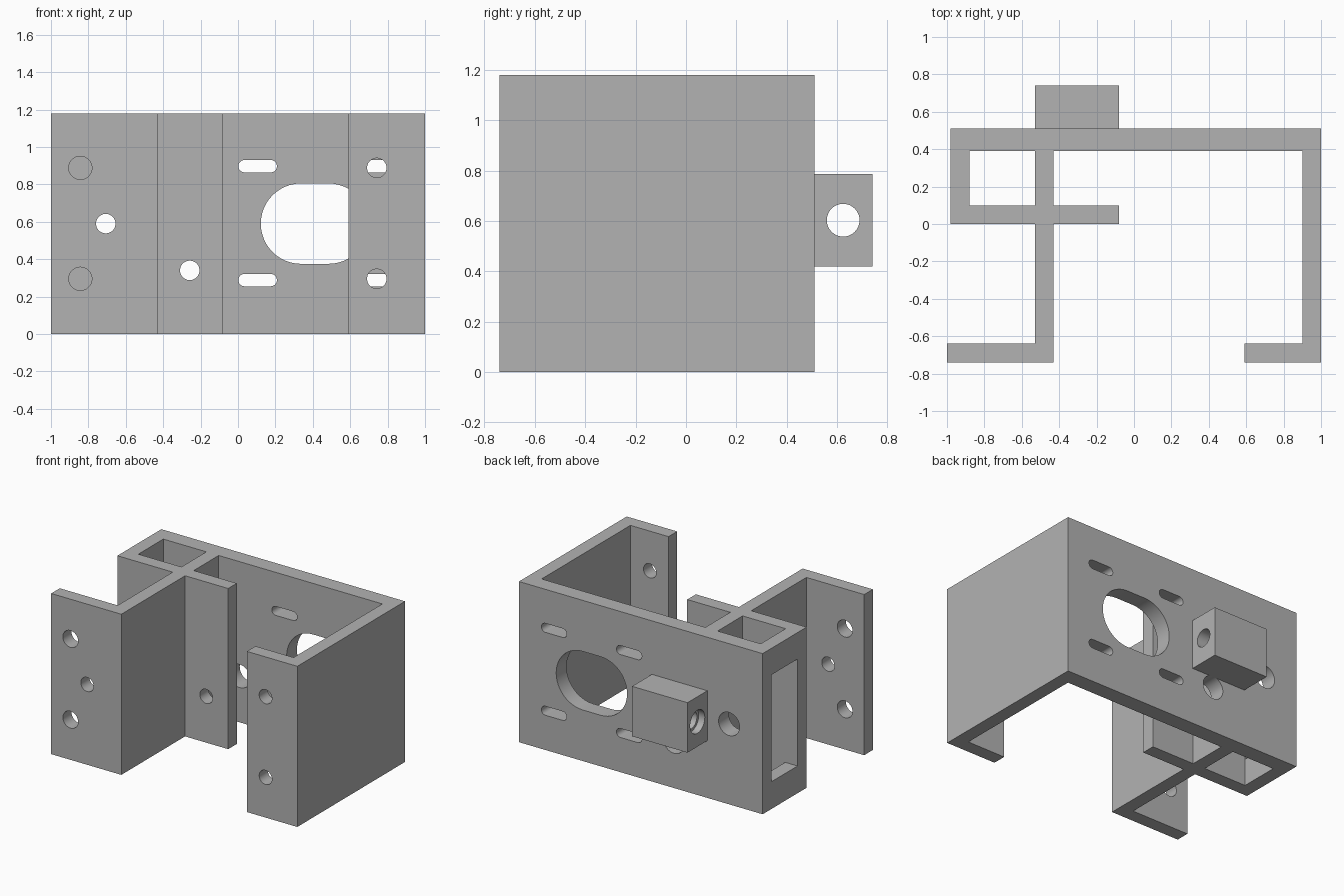
import bpy, bmesh, math
from mathutils import Matrix

if "Cube" in bpy.data.objects:
    bpy.data.objects.remove(bpy.data.objects["Cube"])

H = 1.18           # bracket height
grey = bpy.data.materials.new("plain_grey")
grey.diffuse_color = (0.45, 0.45, 0.45, 1)
grey.use_nodes = True
grey.node_tree.nodes["Principled BSDF"].inputs["Base Color"].default_value = grey.diffuse_color


def prism(name, pts, depth, matrix=Matrix()):
    """Extrude a closed 2D outline along local z, then place it."""
    bm = bmesh.new()
    face = bm.faces.new([bm.verts.new((x, y, 0)) for x, y in pts])
    ext = bmesh.ops.extrude_face_region(bm, geom=[face])
    top = [v for v in ext["geom"] if isinstance(v, bmesh.types.BMVert)]
    bmesh.ops.translate(bm, verts=top, vec=(0, 0, depth))
    bmesh.ops.transform(bm, verts=bm.verts, matrix=matrix)
    bmesh.ops.recalc_face_normals(bm, faces=bm.faces)
    me = bpy.data.meshes.new(name)
    bm.to_mesh(me)
    bm.free()
    me.materials.append(grey)
    ob = bpy.data.objects.new(name, me)
    bpy.context.collection.objects.link(ob)
    return ob


def box(name, x0, x1, y0, y1, z0, z1):
    return prism(name, [(x0, y0), (x1, y0), (x1, y1), (x0, y1)], z1 - z0,
                 Matrix.Translation((0, 0, z0)))


def stadium(r, half=0.0, n=48):
    """Circle, or a slot when half (half the straight length) is above zero."""
    pts = []
    for side, start in ((1, -math.pi / 2), (-1, math.pi / 2)):
        steps = n // 2 + (1 if half else 0)
        for i in range(steps):
            a = start + math.pi * i / (n // 2)
            pts.append((side * half + r * math.cos(a), r * math.sin(a)))
    return pts


def hole_y(x, z, r, y0, y1, half=0.0):
    """Cutter running along y."""
    m = Matrix.Translation((x, y1, z)) @ Matrix.Rotation(math.pi / 2, 4, 'X')
    return prism("cutter", stadium(r, half), y1 - y0, m)


def hole_x(y, z, r, x0, x1):
    """Cutter running along x."""
    m = Matrix.Translation((x0, y, z)) @ Matrix.Rotation(math.pi / 2, 4, 'Y')
    return prism("cutter", stadium(r), x1 - x0, m)


def cut(ob, cutters):
    bpy.context.view_layer.objects.active = ob
    for c in cutters:
        c.hide_render = True
        mod = ob.modifiers.new("cut", 'BOOLEAN')
        mod.operation, mod.solver, mod.object = 'DIFFERENCE', 'EXACT', c
        bpy.ops.object.modifier_apply(modifier=mod.name)
        bpy.data.objects.remove(c)
    bpy.ops.object.select_all(action='DESELECT')
    ob.select_set(True)
    bpy.ops.object.shade_smooth_by_angle(angle=math.radians(30))


# Bracket body: constant plan section
outline = [(-1, -.74), (-.43, -.74), (-.43, 0), (-.08, 0), (-.08, .1), (-.43, .1),
           (-.43, .39), (.9, .39), (.9, -.64), (.59, -.64), (.59, -.74), (1, -.74),
           (1, .51), (-.98, .51), (-.98, 0), (-.53, 0), (-.53, -.64), (-1, -.64)]
bracket = prism("bracket", outline, H)

# Box channel and its side window
cutters = [box("cutter", -.88, -.53, .1, .39, -.1, H + .1),
           box("cutter", -1.1, -.879, .105, .405, .2, .985)]
# Flange screw holes
for z in (.295, .888):
    cutters.append(hole_y(-.843, z, .062, -.8, -.6))
    cutters.append(hole_y(.742, z, .052, -.8, -.6))
cutters.append(hole_y(-.707, .59, .052, -.8, -.6))
# Screw holes in the inner plate, with wider access holes in the back plate
for x, z in ((-.707, .59), (-.258, .34)):
    cutters.append(hole_y(x, z, .052, -.05, .15))
    cutters.append(hole_y(x, z, .085, .35, .55))
# Large opening and four adjusting slots in the back plate
cutters.append(hole_y(.41, .59, .215, .35, .55, half=.073))
for x in (.105, .715):
    for z in (.288, .897):
        cutters.append(hole_y(x, z, .033, .35, .55, half=.07))
cut(bracket, cutters)

# Rear lug with a counterbored cross hole
lug = box("rear_lug", -.53, -.08, .51, .74, .42, .787)
cut(lug, [hole_x(.624, .603, .065, -.6, 0),
          hole_x(.624, .603, .085, -.6, -.48)])
